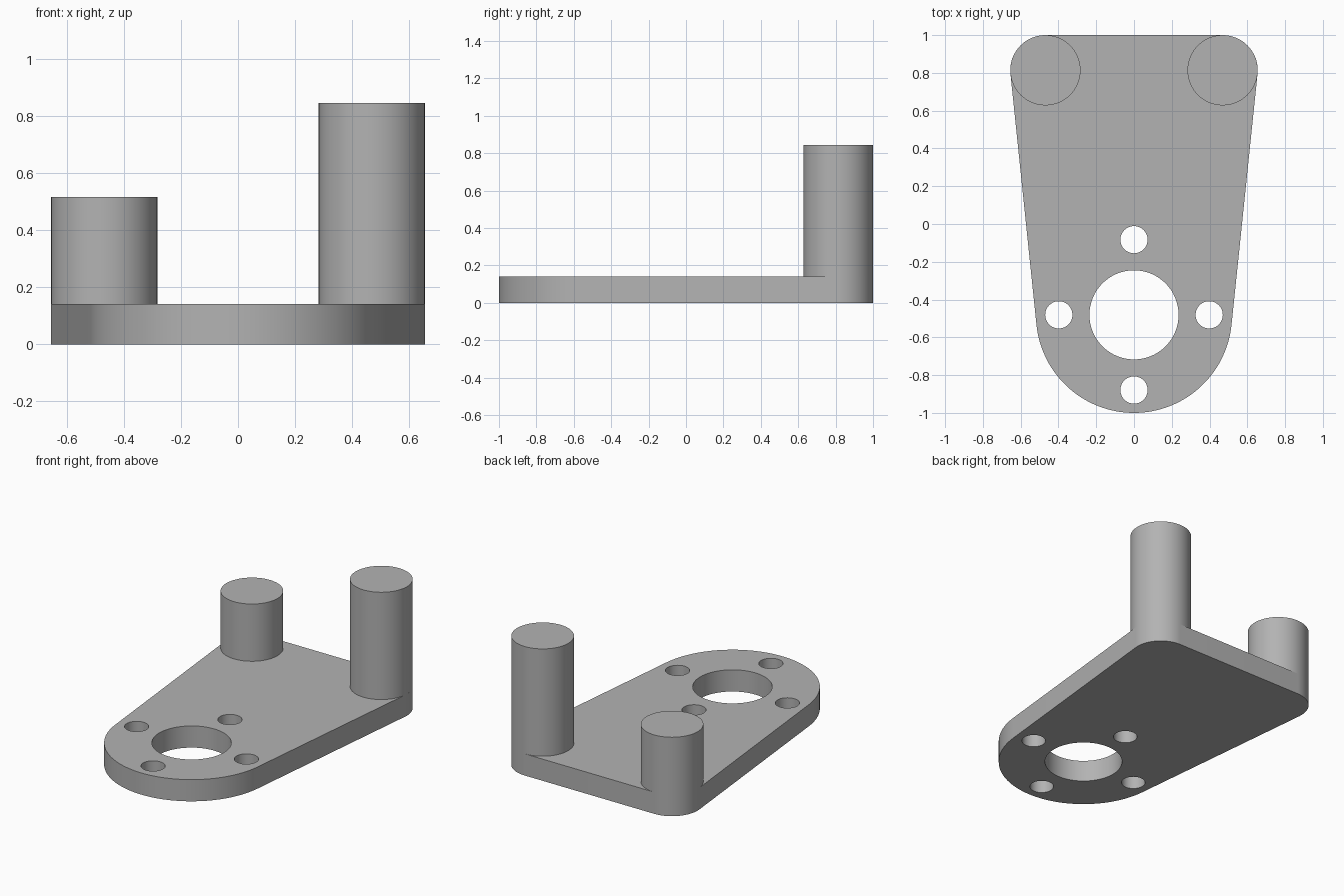
import bpy, bmesh, math

cube = bpy.data.objects.get("Cube")
if cube:
    bpy.data.objects.remove(cube, do_unlink=True)

THICK = 0.142
NOSE_Y, NOSE_R = -0.481, 0.519
POST_X, POST_Y, POST_R = 0.469, 0.814, 0.186

grey = bpy.data.materials.new("plain_grey")
grey.use_nodes = True
colour = (0.45, 0.45, 0.45, 1)
grey.diffuse_color = colour
grey.node_tree.nodes["Principled BSDF"].inputs["Base Color"].default_value = colour


def arc(cx, cy, r, start, end, steps):
    angles = [start + (end - start) * i / steps for i in range(steps + 1)]
    return [(cx + r * math.cos(a), cy + r * math.sin(a)) for a in angles]


def prism(name, outline, z0, z1):
    """Extrude a flat outline from z0 to z1."""
    bm = bmesh.new()
    face = bm.faces.new([bm.verts.new((x, y, z0)) for x, y in outline])
    top = bmesh.ops.extrude_face_region(bm, geom=[face])["geom"]
    verts = [v for v in top if isinstance(v, bmesh.types.BMVert)]
    bmesh.ops.translate(bm, verts=verts, vec=(0, 0, z1 - z0))
    bmesh.ops.recalc_face_normals(bm, faces=bm.faces)
    mesh = bpy.data.meshes.new(name)
    bm.to_mesh(mesh)
    bm.free()
    mesh.materials.append(grey)
    obj = bpy.data.objects.new(name, mesh)
    bpy.context.collection.objects.link(obj)
    return obj


def cylinder(name, x, y, r, z0, z1, sides=64):
    return prism(name, arc(x, y, r, 0, math.tau, sides)[:-1], z0, z1)


def select_only(obj):
    bpy.ops.object.select_all(action="DESELECT")
    obj.select_set(True)
    bpy.context.view_layer.objects.active = obj


# Plate outline: round nose and two rounded corners joined by tangents
dx, dy = POST_X, POST_Y - NOSE_Y
tangent = math.atan2(dy, dx) - math.acos((NOSE_R - POST_R) / math.hypot(dx, dy))
half = math.pi / 2
outline = (arc(POST_X, POST_Y, POST_R, tangent, half, 24)
           + arc(-POST_X, POST_Y, POST_R, half, math.pi - tangent, 24)
           + arc(0, NOSE_Y, NOSE_R, math.pi - tangent, math.tau + tangent, 64))
plate = prism("base_plate", outline, 0, THICK)

# Shaft hole with four screw holes around it
holes = [(0, NOSE_Y, 0.236)]
for i in range(4):
    a = i * half
    holes.append((0.398 * math.cos(a), NOSE_Y + 0.398 * math.sin(a), 0.072))
for x, y, r in holes:
    cutter = cylinder("hole_cutter", x, y, r, -0.1, THICK + 0.1)
    cutter.hide_render = True
    mod = plate.modifiers.new("hole", "BOOLEAN")
    mod.operation = "DIFFERENCE"
    mod.solver = "EXACT"
    mod.object = cutter
    select_only(plate)
    bpy.ops.object.modifier_apply(modifier=mod.name)
    bpy.data.objects.remove(cutter, do_unlink=True)

# Short post on the right, tall post on the left
posts = [cylinder("right_short_post", -POST_X, POST_Y, POST_R, THICK, 0.517),
         cylinder("left_tall_post", POST_X, POST_Y, POST_R, THICK, 0.845)]

for obj in [plate] + posts:
    select_only(obj)
    bpy.ops.object.shade_smooth_by_angle(angle=math.radians(30))
